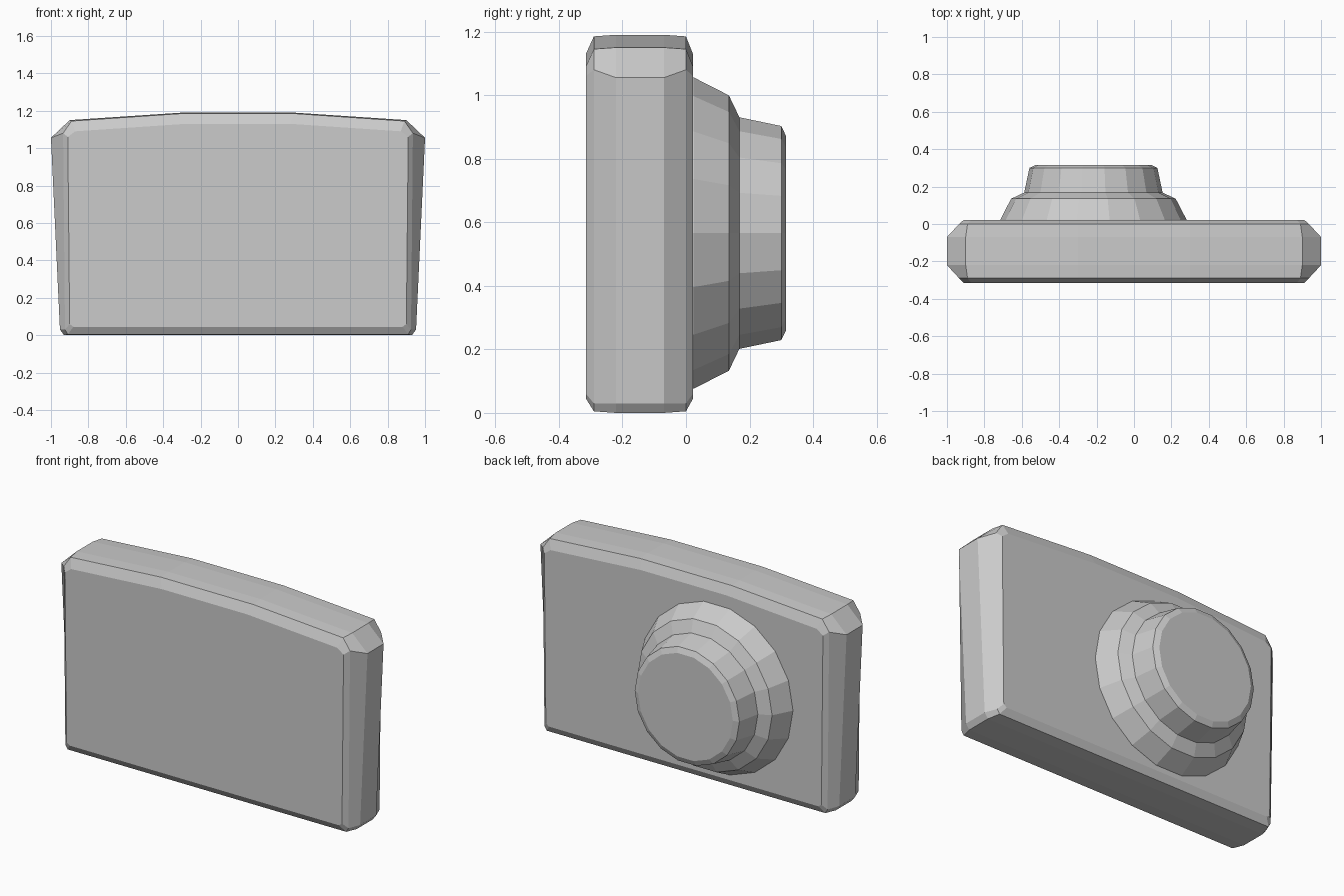
import bpy, bmesh, math

if "Cube" in bpy.data.objects:
    bpy.data.objects.remove(bpy.data.objects["Cube"])


def make_loft(name, loops, cap_start=True):
    """Skin equal-length loops of points and cap the ends."""
    bm = bmesh.new()
    rings = [[bm.verts.new(p) for p in loop] for loop in loops]
    n = len(rings[0])
    for a, b in zip(rings, rings[1:]):
        for i in range(n):
            j = (i + 1) % n
            bm.faces.new((a[i], a[j], b[j], b[i]))
    if cap_start:
        bm.faces.new(rings[0])
    bm.faces.new(rings[-1])
    bmesh.ops.recalc_face_normals(bm, faces=bm.faces)
    if not cap_start and sum(f.normal.y for f in bm.faces if len(f.verts) == n) < 0:
        bmesh.ops.reverse_faces(bm, faces=bm.faces)
    mesh = bpy.data.meshes.new(name)
    bm.to_mesh(mesh)
    bm.free()
    obj = bpy.data.objects.new(name, mesh)
    bpy.context.collection.objects.link(obj)
    return obj


def body_loop(y, half):
    """Mirror a right-hand half outline (x, z) into a closed loop at depth y."""
    pts = half + [(-x, z) for x, z in reversed(half)]
    return [(x, y, z) for x, z in pts]


# Camera body: tapered sides, gently arched top, chamfered edges
face = [(0.88, 0.045), (0.90, 0.06), (0.91, 1.06), (0.87, 1.09), (0.28, 1.13)]
edge = [(0.91, 0.005), (0.925, 0.03), (0.935, 1.08), (0.89, 1.145), (0.30, 1.185)]
full = [(0.93, 0.0), (0.952, 0.03), (1.0, 1.055), (0.90, 1.15), (0.30, 1.19)]
make_loft("camera_body", [
    body_loop(-0.315, face),
    body_loop(-0.29, edge),
    body_loop(-0.22, full),
    body_loop(-0.07, full),
    body_loop(0.0, edge),
    body_loop(0.022, face),
])


# Stepped lens barrel: (depth, radius) profile turned around the y axis
def ring(y, r, cx=-0.217, cz=0.566, sides=18):
    return [(cx + r * math.cos(math.tau * i / sides), y,
             cz + r * math.sin(math.tau * i / sides)) for i in range(sides)]


profile = [(0.01, 0.50), (0.025, 0.497), (0.135, 0.44), (0.168, 0.37),
           (0.30, 0.342), (0.315, 0.31)]
make_loft("lens_barrel", [ring(y, r) for y, r in profile], cap_start=False)
